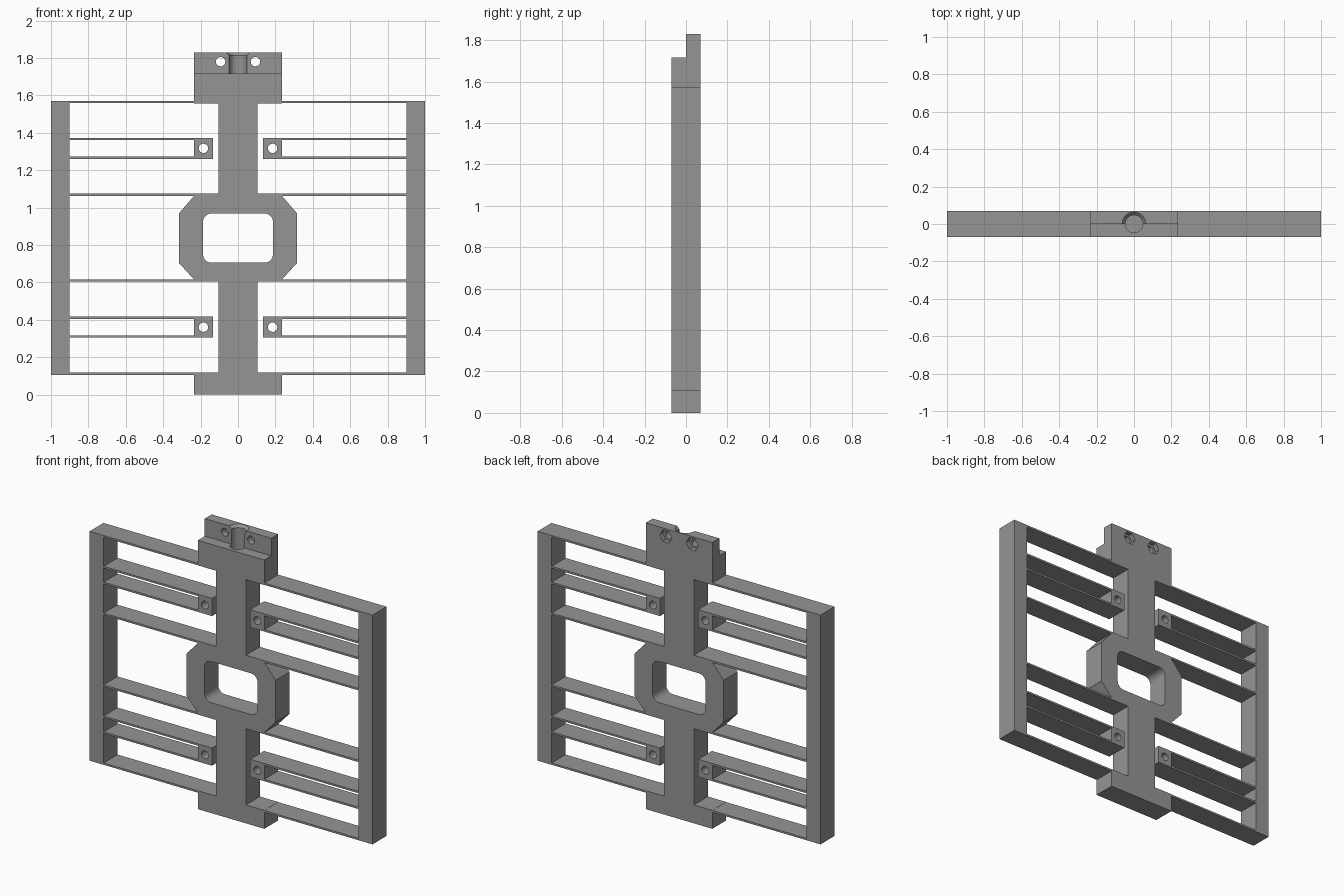
import bpy
import bmesh
import math

if "Cube" in bpy.data.objects:
    bpy.data.objects.remove(bpy.data.objects["Cube"])

D = 0.07  # half depth of the plate

metal = bpy.data.materials.new("mid grey")
metal.diffuse_color = (0.30, 0.30, 0.30, 1)
metal.use_nodes = True
metal.node_tree.nodes["Principled BSDF"].inputs["Base Color"].default_value = metal.diffuse_color


def finish(name, bm):
    bmesh.ops.recalc_face_normals(bm, faces=bm.faces)
    me = bpy.data.meshes.new(name)
    bm.to_mesh(me)
    bm.free()
    me.materials.append(metal)
    ob = bpy.data.objects.new(name, me)
    bpy.context.collection.objects.link(ob)
    return ob


def prism(name, pts, y0=-D, y1=D):
    """Extrude an x-z outline along y."""
    bm = bmesh.new()
    face = bm.faces.new([bm.verts.new((x, y0, z)) for x, z in pts])
    ext = bmesh.ops.extrude_face_region(bm, geom=[face])
    vs = [v for v in ext["geom"] if isinstance(v, bmesh.types.BMVert)]
    bmesh.ops.translate(bm, verts=vs, vec=(0, y1 - y0, 0))
    return finish(name, bm)


def box(name, x0, x1, z0, z1, y0=-D, y1=D):
    return prism(name, [(x0, z0), (x1, z0), (x1, z1), (x0, z1)], y0, y1)


def ngon(cx, cz, r, n, turn=0.0):
    return [(cx + r * math.cos(turn + 2 * math.pi * i / n),
             cz + r * math.sin(turn + 2 * math.pi * i / n)) for i in range(n)]


def lathe(name, profile, n=40):
    """Closed solid of revolution about z from (radius, z) rings."""
    bm = bmesh.new()
    rings = [[bm.verts.new((x, y, z)) for x, y in ngon(0, 0, r, n)] for r, z in profile]
    for a, b in zip(rings, rings[1:]):
        for i in range(n):
            bm.faces.new((a[i], a[(i + 1) % n], b[(i + 1) % n], b[i]))
    bm.faces.new(rings[0])
    bm.faces.new(rings[-1])
    return finish(name, bm)


def cut(ob, cutter):
    cutter.hide_render = True
    mod = ob.modifiers.new("cut", 'BOOLEAN')
    mod.operation = 'DIFFERENCE'
    mod.solver = 'EXACT'
    mod.object = cutter
    bpy.context.view_layer.objects.active = ob
    bpy.ops.object.modifier_apply(modifier=mod.name)
    bpy.data.objects.remove(cutter, do_unlink=True)


def smooth(ob):
    bpy.ops.object.select_all(action='DESELECT')
    ob.select_set(True)
    bpy.context.view_layer.objects.active = ob
    bpy.ops.object.shade_smooth_by_angle(angle=math.radians(30))


# Central spine: foot, column, octagonal hub and head in one outline
half = [(0.235, 0), (0.235, 0.118), (0.105, 0.118), (0.105, 0.604), (0.225, 0.604),
        (0.315, 0.703), (0.315, 0.97), (0.225, 1.074), (0.105, 1.074),
        (0.105, 1.557), (0.235, 1.557), (0.235, 1.829)]
spine = prism("spine", half + [(-x, z) for x, z in reversed(half)])

# Rounded window in the hub
window = []
r = 0.045
for k, (cx, cz) in enumerate([(0.142, 0.923), (-0.142, 0.923), (-0.142, 0.75), (0.142, 0.75)]):
    for i in range(9):
        a = math.pi / 2 * (k + i / 8)
        window.append((cx + r * math.cos(a), cz + r * math.sin(a)))
cut(spine, prism("window_cutter", window, -0.2, 0.2))

# Stepped head with countersunk vertical socket
cut(spine, box("step_cutter", -0.4, 0.4, 1.717, 2.0, -0.2, 0.0))
cut(spine, lathe("socket_cutter", [(0.047, 1.6), (0.047, 1.812), (0.064, 1.83), (0.064, 1.9)]))

# Bolt holes with hexagonal nut pockets behind
for s in (-1, 1):
    cut(spine, prism("bolt_cutter", ngon(s * 0.093, 1.78, 0.025, 32), -0.2, 0.2))
    cut(spine, prism("nut_cutter", ngon(s * 0.093, 1.78, 0.043, 6), 0.04, 0.2))
smooth(spine)

for s, side in ((-1, "left"), (1, "right")):
    # Outer upright
    box(side + "_upright", s * 0.9, s * 1.0, 0.105, 1.57)

    # Thin crossbars joining the upright to the spine
    for part, x, z in (("bottom", 0.235, 0.105), ("lower", 0.225, 0.604),
                       ("upper", 0.225, 1.062), ("top", 0.235, 1.558)):
        box(side + "_" + part + "_crossbar", s * x, s * 0.9, z, z + 0.012)
        if x == 0.225:
            continue

    # Twin-leaf spring arms ending in a drilled tab
    for part, z0 in (("lower", 0.304), ("upper", 1.26)):
        z1, t = z0 + 0.113, 0.012
        outline = [(0.9, z0), (0.9, z0 + t), (0.235, z0 + t), (0.235, z1 - t),
                   (0.9, z1 - t), (0.9, z1), (0.135, z1), (0.135, z0)]
        arm = prism(side + "_" + part + "_spring_arm", [(s * x, z) for x, z in outline])
        cut(arm, prism("pin_cutter", ngon(s * 0.185, (z0 + z1) / 2, 0.025, 32), -0.2, 0.2))
        smooth(arm)
